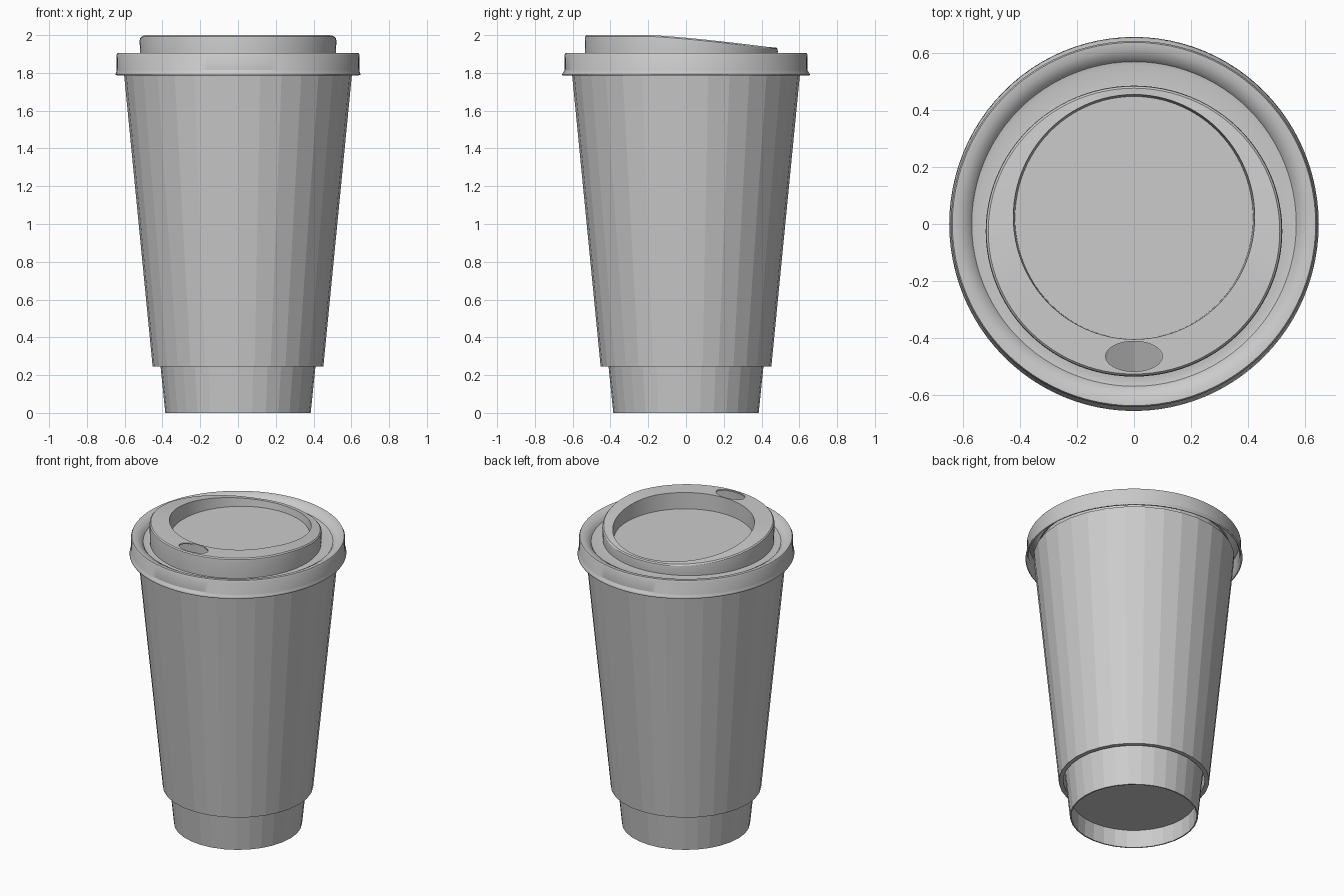
import bpy, bmesh
from math import sin, cos, pi, radians

if "Cube" in bpy.data.objects:
    bpy.data.objects.remove(bpy.data.objects["Cube"])


def make(name, rings, cap=True, closed=False, smooth=True):
    """Skin a list of rings (each a list of points) into one object."""
    bm = bmesh.new()
    loops = [[bm.verts.new(p) for p in ring] for ring in rings]
    n = len(loops[0])
    pairs = list(zip(loops, loops[1:]))
    if closed:
        pairs.append((loops[-1], loops[0]))
    for a, b in pairs:
        for i in range(n):
            j = (i + 1) % n
            bm.faces.new((a[i], a[j], b[j], b[i]))
    if cap:
        bm.faces.new(loops[-1])
    me = bpy.data.meshes.new(name)
    bm.to_mesh(me)
    bm.free()
    ob = bpy.data.objects.new(name, me)
    bpy.context.collection.objects.link(ob)
    return ob


def ring(r, z, n, cy=0.0, ry=None, zf=None):
    """Ellipse at height z; zf(y) lets the height follow the slope."""
    pts = []
    for i in range(n):
        a = 2 * pi * i / n
        y = cy + (ry or r) * sin(a)
        pts.append((r * cos(a), y, z + (zf(y) if zf else 0)))
    return pts


def slope(y):
    """Drinking ridge: flat at the front, falling towards the back."""
    t = min(max((y + 0.2) / 0.65, 0), 1)
    return -0.065 * t ** 1.3


# Paper cup: hollow, with a recessed base
cup_profile = [(0.375, 0.117), (0.377, 0.0), (0.385, 0.0), (0.41, 0.245), (0.575, 1.85),
               (0.565, 1.85), (0.39, 0.13)]
cup = make("cup", [ring(r, z, 32) for r, z in cup_profile])
bm = bmesh.new()
bm.from_mesh(cup.data)
bm.verts.ensure_lookup_table()
bm.faces.new(list(reversed(bm.verts[:32])))
bm.to_mesh(cup.data)
bm.free()

# Cardboard sleeve
sleeve_profile = [(0.425, 0.245), (0.452, 0.245), (0.604, 1.80), (0.577, 1.80)]
make("sleeve", [ring(r, z, 32) for r, z in sleeve_profile], cap=False, closed=True)

# Lid: skirt, rim, groove, sloped drinking ridge and sunken centre
N = 96
lid_rings = [
    ring(0.649, 1.79, N, ry=0.657),
    ring(0.646, 1.80, N, ry=0.651),
    ring(0.642, 1.815, N),
    ring(0.643, 1.895, N),
    ring(0.638, 1.904, N),
    ring(0.612, 1.902, N),
    ring(0.582, 1.885, N),
    ring(0.570, 1.868, N),
    ring(0.555, 1.865, N),
    ring(0.517, 1.868, N, cy=-0.025, ry=0.509),
    ring(0.521, 1.98, N, cy=-0.025, ry=0.511, zf=slope),
    ring(0.519, 1.993, N, cy=-0.025, ry=0.509, zf=slope),
    ring(0.512, 2.0, N, cy=-0.025, ry=0.502, zf=slope),
    ring(0.424, 2.0, N, cy=0.025, ry=0.43, zf=slope),
    ring(0.418, 1.893, N, cy=0.022, ry=0.426),
]
lid = make("lid", lid_rings)
shell = lid.modifiers.new("thickness", "SOLIDIFY")
shell.thickness = 0.01
shell.offset = -1

# Drinking hole
cutter = make("hole_cutter", [ring(0.1, z, 40, cy=-0.465, ry=0.053) for z in (1.96, 2.05)])
bm = bmesh.new()
bm.from_mesh(cutter.data)
bm.verts.ensure_lookup_table()
bm.faces.new(list(reversed(bm.verts[:40])))
bm.to_mesh(cutter.data)
bm.free()
cutter.hide_render = True
cutter.hide_set(True)
cut = lid.modifiers.new("drinking_hole", "BOOLEAN")
cut.operation = "DIFFERENCE"
cut.solver = "EXACT"
cut.object = cutter

# Smooth lid; the cup and sleeve keep their flat sides
bpy.ops.object.select_all(action="DESELECT")
lid.select_set(True)
bpy.context.view_layer.objects.active = lid
bpy.ops.object.shade_smooth_by_angle(angle=radians(30))
